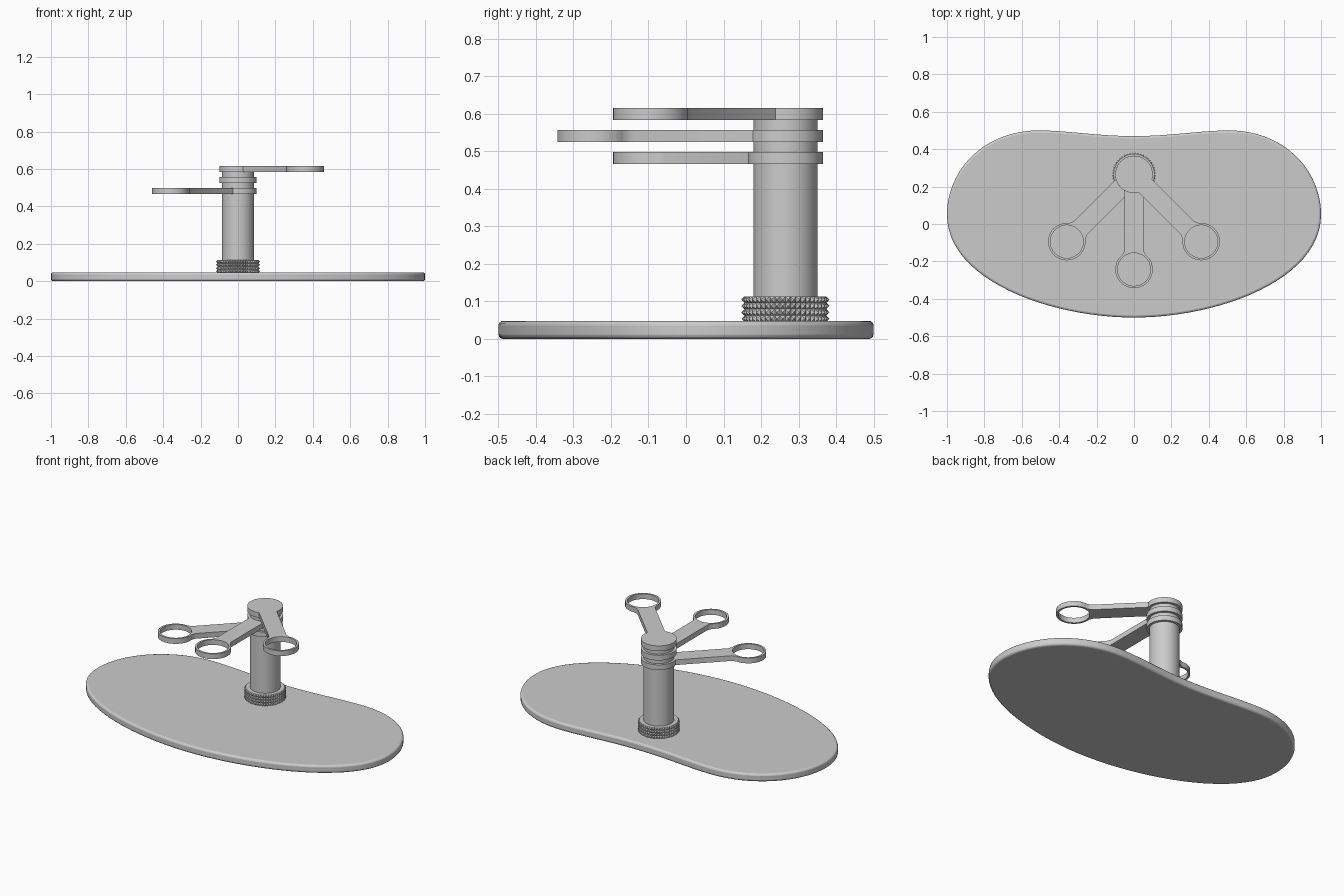
import bpy, bmesh, math
from mathutils import Vector
from mathutils.geometry import interpolate_bezier

if "Cube" in bpy.data.objects:
    bpy.data.objects.remove(bpy.data.objects["Cube"])

POST = (0, 0.265)


def finish(ob):
    bpy.ops.object.select_all(action='DESELECT')
    ob.select_set(True)
    bpy.context.view_layer.objects.active = ob
    bpy.ops.object.shade_smooth_by_angle(angle=math.radians(30))
    return ob


def from_bmesh(name, bm):
    bmesh.ops.recalc_face_normals(bm, faces=bm.faces)
    me = bpy.data.meshes.new(name)
    bm.to_mesh(me)
    bm.free()
    ob = bpy.data.objects.new(name, me)
    bpy.context.collection.objects.link(ob)
    return ob


def plate(name, loops, z0, z1):
    """Flat plate from closed outlines (inner loops become holes)."""
    cu = bpy.data.curves.new(name, 'CURVE')
    cu.dimensions = '2D'
    cu.fill_mode = 'BOTH'
    cu.extrude = (z1 - z0) / 2
    for loop in loops:
        sp = cu.splines.new('POLY')
        sp.points.add(len(loop) - 1)
        for p, co in zip(sp.points, loop):
            p.co = (co[0], co[1], 0, 1)
        sp.use_cyclic_u = True
    ob = bpy.data.objects.new(name, cu)
    bpy.context.collection.objects.link(ob)
    ob.location.z = (z0 + z1) / 2
    bpy.ops.object.select_all(action='DESELECT')
    ob.select_set(True)
    bpy.context.view_layer.objects.active = ob
    bpy.ops.object.convert(target='MESH')
    ob = bpy.context.view_layer.objects.active
    bm = bmesh.new()
    bm.from_mesh(ob.data)
    bmesh.ops.remove_doubles(bm, verts=bm.verts, dist=1e-5)
    bmesh.ops.recalc_face_normals(bm, faces=bm.faces)
    bm.to_mesh(ob.data)
    bm.free()
    return finish(ob)


def arc(cx, cy, r, a0, a1, n):
    return [(cx + r * math.cos(a0 + (a1 - a0) * i / n),
             cy + r * math.sin(a0 + (a1 - a0) * i / n)) for i in range(n + 1)]


# kidney-shaped base
def bez(*pts):
    p = [Vector((x, y, 0)) for x, y in pts]
    return [(v.x, v.y) for v in interpolate_bezier(*p, 25)][:-1]


half = (bez((0, .47), (.2, .47), (.35, .5), (.51, .5))
        + bez((.51, .5), (.80, .5), (1, .29), (1, .05))
        + bez((1, .05), (1, -.3), (.45, -.5), (0, -.5)))
outline = half + [(0, -.5)] + [(-x, y) for x, y in reversed(half[1:])]
bm = bmesh.new()
face = bm.faces.new([bm.verts.new((x, y, 0)) for x, y in outline])
ext = bmesh.ops.extrude_face_region(bm, geom=[face])
bmesh.ops.translate(bm, vec=(0, 0, .048),
                    verts=[g for g in ext['geom'] if isinstance(g, bmesh.types.BMVert)])
base = from_bmesh("base", bm)
bev = base.modifiers.new("rounded_rim", 'BEVEL')
bev.width = .012
bev.segments = 3
bev.limit_method = 'ANGLE'
bev.angle_limit = math.radians(40)
finish(base)

# central post
bpy.ops.mesh.primitive_cylinder_add(vertices=64, radius=.085, depth=.55,
                                    location=(*POST, .315))
post = bpy.context.object
post.name = "post"
finish(post)

# knurled collar: grid of quads poked into small pyramids
N, ROWS, R, Z0, Z1 = 48, 4, .109, .045, .113
bm = bmesh.new()
rings = []
for j in range(ROWS + 1):
    z = Z0 + (Z1 - Z0) * j / ROWS
    rings.append([bm.verts.new((POST[0] + R * math.cos(2 * math.pi * i / N),
                                POST[1] + R * math.sin(2 * math.pi * i / N), z))
                  for i in range(N)])
quads = [bm.faces.new((rings[j][i], rings[j][(i + 1) % N],
                       rings[j + 1][(i + 1) % N], rings[j + 1][i]))
         for j in range(ROWS) for i in range(N)]
bm.faces.new(rings[-1])
bm.faces.new(rings[0][::-1])
bm.normal_update()
bmesh.ops.poke(bm, faces=quads, offset=.009)
from_bmesh("knurled_collar", bm)

# swinging arms: hub disc, bar and open ring at the tip
HUB, RING, HOLE, W, LENGTH = .1, .1, .088, .05, .508


def arm(name, angle, z0, z1):
    a = math.asin(W / HUB)
    b = math.asin((W + .012) / RING)
    reach = LENGTH - RING * math.cos(b) - .025
    shape = arc(0, 0, HUB, a, 2 * math.pi - a, 48)
    shape += [(reach, -W)]
    shape += arc(LENGTH, 0, RING, -math.pi + b, math.pi - b, 48)
    shape += [(reach, W)]
    hole = arc(LENGTH, 0, HOLE, 0, 2 * math.pi, 56)[:-1]
    c, s = math.cos(angle), math.sin(angle)
    place = lambda pts: [(POST[0] + x * c - y * s, POST[1] + x * s + y * c) for x, y in pts]
    plate(name, [place(shape), place(hole)], z0, z1)


arm("lower_arm", math.radians(225), .466, .498)
arm("middle_arm", math.radians(270), .525, .557)
arm("upper_arm", math.radians(315), .583, .615)
